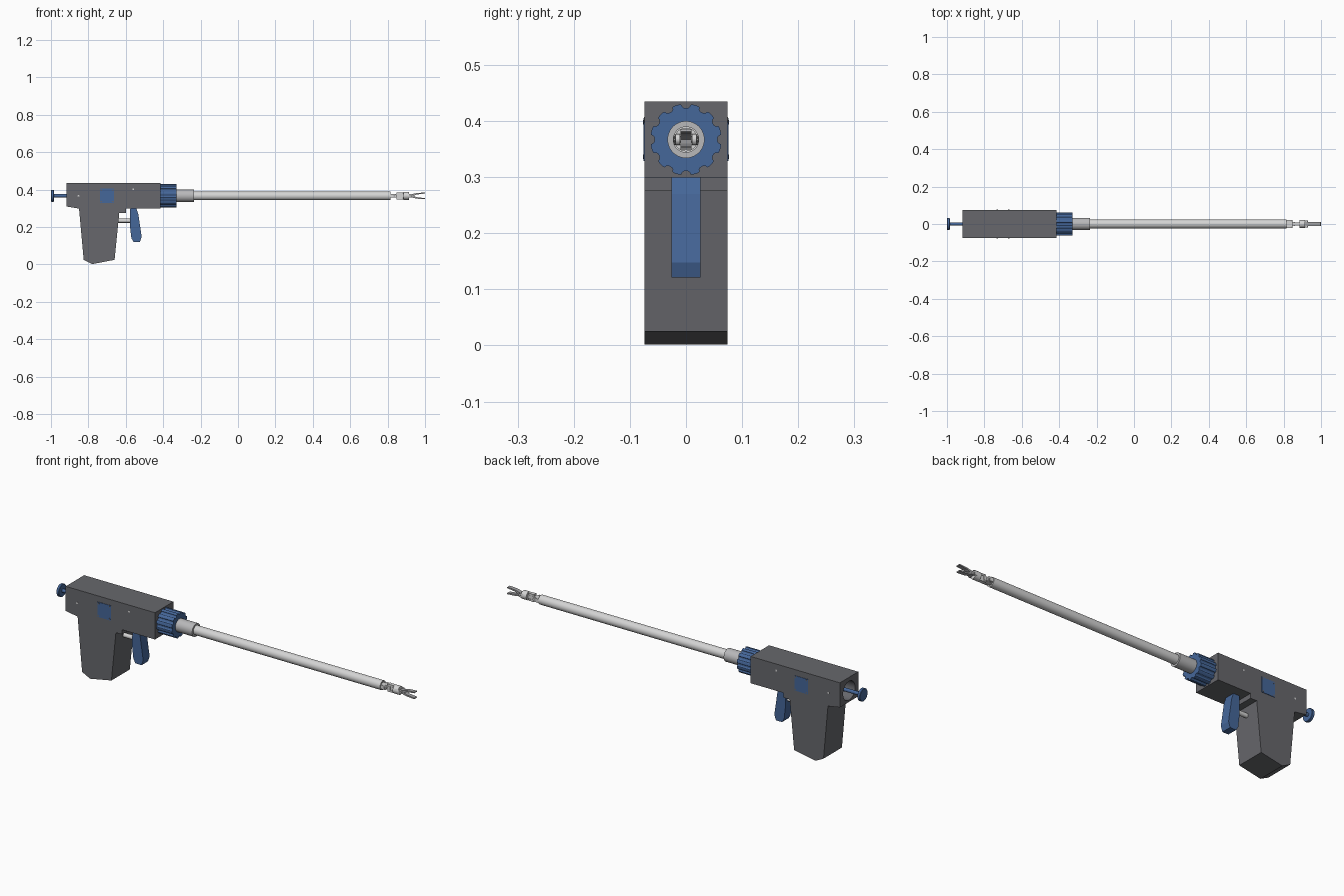
import bpy, bmesh, math
from mathutils import Vector

if "Cube" in bpy.data.objects:
    bpy.data.objects.remove(bpy.data.objects["Cube"])

AX = 0.367  # height of the barrel axis


def material(name, rgb):
    m = bpy.data.materials.new(name)
    m.diffuse_color = (*rgb, 1)
    m.use_nodes = True
    m.node_tree.nodes["Principled BSDF"].inputs["Base Color"].default_value = m.diffuse_color
    return m


DARK = material("dark grey", (0.135, 0.137, 0.15))
BLUE = material("blue", (0.06, 0.135, 0.32))
LIGHT = material("light grey", (0.66, 0.66, 0.66))
MID = material("mid grey", (0.48, 0.48, 0.49))
STEEL = material("steel grey", (0.36, 0.36, 0.37))


def finish(name, bm, mat, smooth=False):
    bmesh.ops.recalc_face_normals(bm, faces=bm.faces)
    me = bpy.data.meshes.new(name)
    bm.to_mesh(me)
    bm.free()
    me.materials.append(mat)
    ob = bpy.data.objects.new(name, me)
    bpy.context.collection.objects.link(ob)
    if smooth:
        bpy.ops.object.select_all(action='DESELECT')
        ob.select_set(True)
        bpy.context.view_layer.objects.active = ob
        bpy.ops.object.shade_smooth_by_angle(angle=math.radians(35))
    return ob


def prism(name, pts, direction, mat):
    """Extrude a planar outline along a direction."""
    bm = bmesh.new()
    f = bm.faces.new([bm.verts.new(p) for p in pts])
    r = bmesh.ops.extrude_face_region(bm, geom=[f])
    vs = [v for v in r["geom"] if isinstance(v, bmesh.types.BMVert)]
    bmesh.ops.translate(bm, verts=vs, vec=Vector(direction))
    return finish(name, bm, mat)


def side_prism(name, xz, y0, y1, mat):
    return prism(name, [(x, y0, z) for x, z in xz], (0, y1 - y0, 0), mat)


def turned(name, profile, mat, z=AX, n=40):
    """Revolve (x, radius) points round an axis parallel to x."""
    bm = bmesh.new()
    rings = []
    for x, r in profile:
        rings.append([bm.verts.new((x, r * math.cos(2 * math.pi * i / n),
                                    z + r * math.sin(2 * math.pi * i / n))) for i in range(n)])
    for a, b in zip(rings, rings[1:]):
        for i in range(n):
            j = (i + 1) % n
            bm.faces.new((a[i], a[j], b[j], b[i]))
    bm.faces.new(rings[0])
    bm.faces.new(rings[-1])
    return finish(name, bm, mat, True)


def pin(name, x, z, y0, y1, r, mat, n=20):
    """Cylinder lying along y."""
    return side_prism(name, [(x + r * math.cos(2 * math.pi * i / n),
                              z + r * math.sin(2 * math.pi * i / n)) for i in range(n)], y0, y1, mat)


def box(name, x0, x1, y0, y1, z0, z1, mat):
    return side_prism(name, [(x0, z0), (x1, z0), (x1, z1), (x0, z1)], y0, y1, mat)


# Housing and grip, with a bore open at the rear
body = side_prism("housing_and_grip", [
    (-0.917, 0.435), (-0.415, 0.435), (-0.415, 0.299), (-0.600, 0.299), (-0.600, 0.275),
    (-0.635, 0.275), (-0.660, 0.025), (-0.780, 0.002), (-0.825, 0.025), (-0.850, 0.299),
    (-0.917, 0.310)], -0.074, 0.074, DARK)
cutter = turned("bore_cutter", [(-0.95, 0.048), (-0.50, 0.048)], DARK)
cutter.hide_render = True
cutter.hide_viewport = True
cut = body.modifiers.new("bore", 'BOOLEAN')
cut.operation = 'DIFFERENCE'
cut.solver = 'EXACT'
cut.object = cutter

# Rear plunger
turned("plunger", [(-1.0, 0.030), (-0.998, 0.032), (-0.987, 0.032), (-0.985, 0.030),
                   (-0.985, 0.009), (-0.50, 0.009)], BLUE)

# Trigger and its push rod
side_prism("trigger", [(-0.576, 0.305), (-0.545, 0.305), (-0.533, 0.270), (-0.515, 0.148),
                       (-0.524, 0.121), (-0.558, 0.121), (-0.570, 0.140), (-0.577, 0.200)],
           -0.026, 0.026, BLUE)
turned("trigger_rod", [(-0.66, 0.011), (-0.565, 0.011)], LIGHT, 0.234, 20)

# Side plates with corner screws, and cross pins
for s, side in ((-1, "front"), (1, "back")):
    y = 0.074 * s
    box(side + "_plate", -0.738, -0.662, y - 0.002 * s, y + 0.002 * s, 0.329, 0.405, BLUE)
    for dx in (-0.031, 0.031):
        for dz in (-0.031, 0.031):
            pin(side + "_plate_screw", -0.70 + dx, AX + dz, y, y + 0.003 * s, 0.004, DARK, 12)
    for x, z in ((-0.853, AX), (-0.560, 0.402)):
        pin(side + "_cross_pin", x, z, y - 0.002 * s, y + 0.001 * s, 0.005, LIGHT, 16)

# Rotation knob with twelve scalloped notches
outline = []
for k in range(12):
    c = math.pi / 2 + k * math.pi / 6
    for da, r in ((-0.13, 0.0625), (-0.11, 0.0585), (-0.05, 0.056), (0.05, 0.056),
                  (0.11, 0.0585), (0.13, 0.0625), (0.20, 0.0635), (0.32, 0.0635)):
        outline.append((-0.416, r * math.cos(c + da), AX + r * math.sin(c + da)))
prism("rotation_knob", outline, (0.087, 0, 0), BLUE)

# Sleeve and long hollow tube
turned("sleeve", [(-0.34, 0.033), (-0.235, 0.033)], MID)
turned("long_tube", [(-0.24, 0.0235), (0.815, 0.0235), (0.815, 0.016), (0.78, 0.016)], LIGHT)


def prong(name, x0, x1, half, axis, s, mat, t0=0.011, t1=0.019):
    """Rounded clevis ear on one side of the axis."""
    arc = [(x1 - half + half * math.cos(a), half * math.sin(a))
           for a in [math.pi * (i / 8 - 0.5) for i in range(9)]]
    pts = [(x0, half), (x0, -half)] + arc
    if axis == 'y':
        return side_prism(name, [(x, AX + h) for x, h in pts], s * t0, s * t1, mat)
    return prism(name, [(x, h, AX + s * t0) for x, h in pts], (0, 0, s * (t1 - t0)), mat)


# Articulated wrist: tube ears, link ears, cross pins and collar
for s in (-1, 1):
    prong("tube_ear", 0.80, 0.848, 0.010, 'y', s, LIGHT, 0.012, 0.021)
    prong("jaw_ear", 0.90, 0.930, 0.010, 'y', s, LIGHT, 0.011, 0.019)
    prong("link_ear", 0.850, 0.885, 0.009, 'z', s, LIGHT, 0.010, 0.019)
box("tube_link", 0.80, 0.862, -0.011, 0.011, AX - 0.010, AX + 0.010, LIGHT)
box("link_block", 0.848, 0.858, -0.010, 0.010, AX - 0.019, AX + 0.019, LIGHT)
box("collar_link", 0.855, 0.895, -0.008, 0.008, AX - 0.009, AX + 0.009, LIGHT)
turned("wrist_collar", [(0.884, 0.021), (0.914, 0.021)], LIGHT)
pin("wrist_pin", 0.836, AX, -0.022, 0.022, 0.005, STEEL)
pin("jaw_pin", 0.920, AX, -0.020, 0.020, 0.005, STEEL)

# Pair of open jaws
for s, side in ((1, "upper"), (-1, "lower")):
    side_prism(side + "_jaw", [(x, AX + s * h) for x, h in (
        (0.908, 0.005), (0.908, -0.005), (0.930, -0.004), (0.955, 0.007), (0.998, 0.012),
        (1.0, 0.014), (0.998, 0.018), (0.955, 0.015), (0.930, 0.009))],
        -0.010, 0.010, STEEL)
